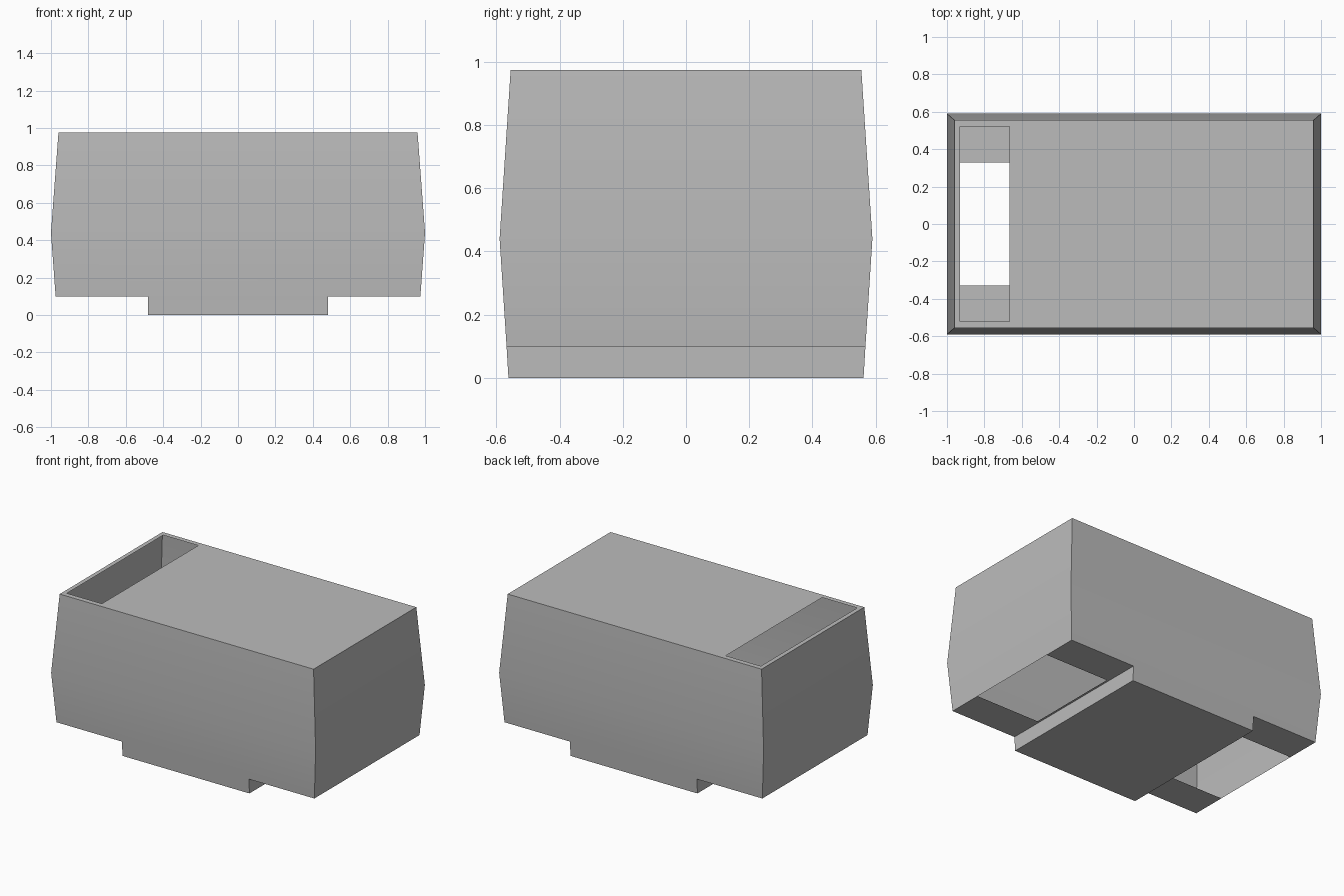
import bpy
import bmesh

cube = bpy.data.objects.get("Cube")
if cube:
    bpy.data.objects.remove(cube, do_unlink=True)

# Half sizes (x, y) and height of each level of the thin-walled housing
BASE = (0.48, 0.562, 0.0)
FLOOR = (0.975, 0.568, 0.1)
MIDDLE = (1.0, 0.59, 0.44)
TOP = (0.96, 0.555, 0.975)

# Grid lines that frame the openings in the floor and the top
FLOOR_X = [0.48, 0.495, FLOOR[0]]
FLOOR_Y = [-FLOOR[1], -0.33, 0.33, FLOOR[1]]
TOP_X = [-TOP[0], -0.93, -0.665, TOP[0]]
TOP_Y = [-TOP[1], -0.52, 0.52, TOP[1]]

bm = bmesh.new()


def face(points):
    bm.faces.new([bm.verts.new(p) for p in points])


def plate(xs, ys, z, opening):
    """Flat sheet made of cells, leaving out the cell of the opening."""
    for i in range(len(xs) - 1):
        for j in range(len(ys) - 1):
            if (i, j) != opening:
                face([(xs[i], ys[j], z), (xs[i + 1], ys[j], z),
                      (xs[i + 1], ys[j + 1], z), (xs[i], ys[j + 1], z)])


def wall(lower, upper):
    """Panel between a lower and an upper row of points."""
    face(lower + upper[::-1])


# Top sheet with its slot
plate(TOP_X, TOP_Y, TOP[2], (1, 1))

# Long walls: foot, lower panel and upper panel
full_floor_x = [-x for x in reversed(FLOOR_X)] + FLOOR_X
for s in (-1, 1):
    foot = [(x, s * BASE[1], BASE[2]) for x in (-BASE[0], BASE[0])]
    seam = [(x, s * FLOOR[1], FLOOR[2]) for x in full_floor_x]
    belt = [(x, s * MIDDLE[1], MIDDLE[2]) for x in (-MIDDLE[0], MIDDLE[0])]
    rim = [(x, s * TOP[1], TOP[2]) for x in TOP_X]
    wall(foot, seam[2:4])
    wall(seam, belt)
    wall(belt, rim)

# End walls, floor ledges with openings, and foot sides
for s in (-1, 1):
    seam = [(s * FLOOR[0], y, FLOOR[2]) for y in FLOOR_Y]
    belt = [(s * MIDDLE[0], y, MIDDLE[2]) for y in (-MIDDLE[1], MIDDLE[1])]
    rim = [(s * TOP[0], y, TOP[2]) for y in TOP_Y]
    foot = [(s * BASE[0], y, BASE[2]) for y in (-BASE[1], BASE[1])]
    ledge = [(s * BASE[0], y, FLOOR[2]) for y in FLOOR_Y]
    wall(seam, belt)
    wall(belt, rim)
    wall(foot, ledge)
    plate([s * x for x in FLOOR_X], FLOOR_Y, FLOOR[2], (1, 1))

# Underside of the foot
plate([-BASE[0], BASE[0]], [-BASE[1], BASE[1]], BASE[2], None)

bmesh.ops.remove_doubles(bm, verts=bm.verts, dist=0.0005)
bmesh.ops.recalc_face_normals(bm, faces=bm.faces)

mesh = bpy.data.meshes.new("housing")
bm.to_mesh(mesh)
bm.free()
housing = bpy.data.objects.new("housing", mesh)
bpy.context.collection.objects.link(housing)

# Plain grey finish
GREY = (0.5, 0.5, 0.5, 1.0)
material = bpy.data.materials.new("grey")
material.use_nodes = True
material.diffuse_color = GREY
material.node_tree.nodes["Principled BSDF"].inputs["Base Color"].default_value = GREY
mesh.materials.append(material)

# Soft bend along the belt, sharp corners elsewhere
bpy.ops.object.select_all(action="DESELECT")
housing.select_set(True)
bpy.context.view_layer.objects.active = housing
bpy.ops.object.shade_smooth_by_angle(angle=0.5)
